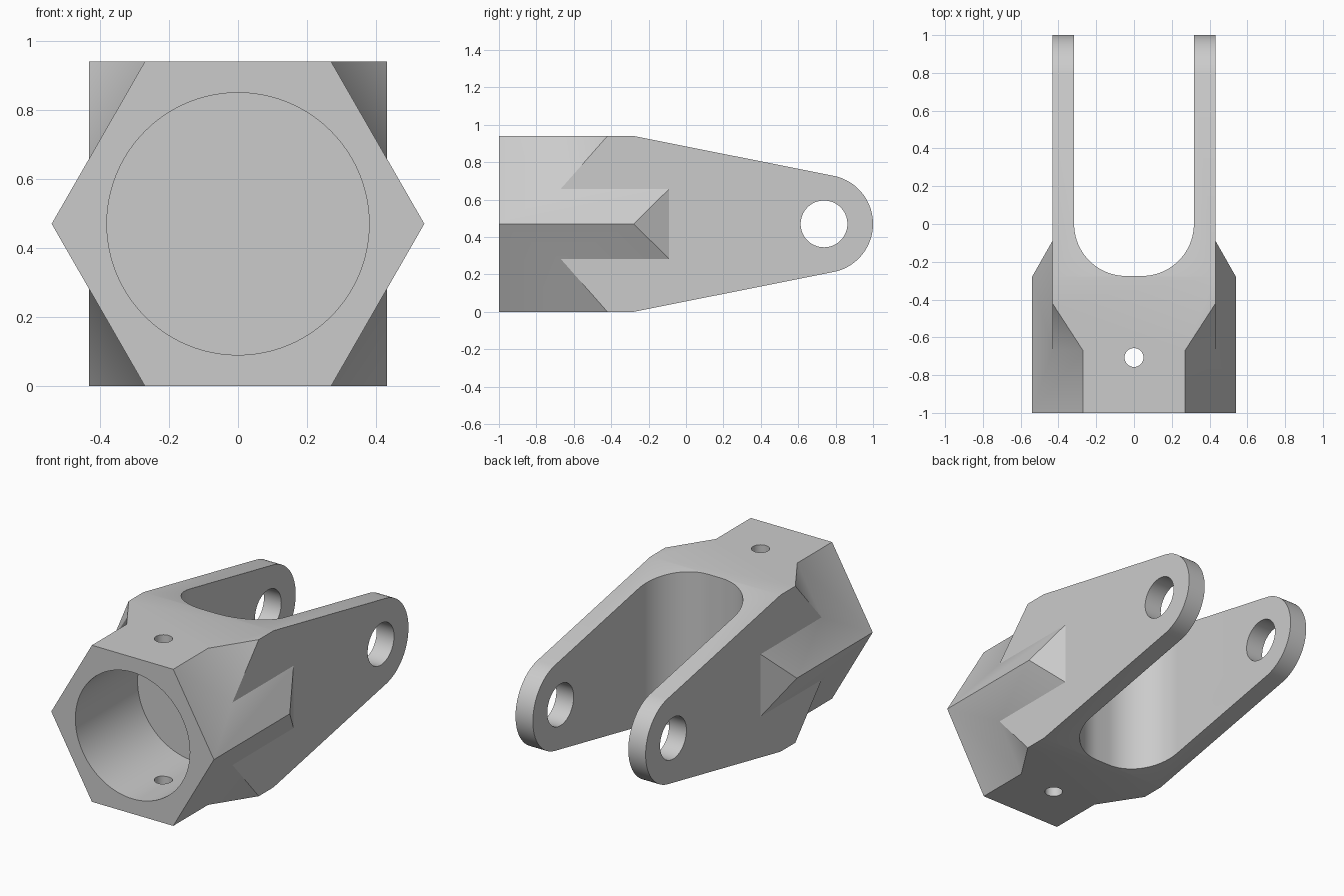
import bpy, bmesh, math
from mathutils import Matrix

cube = bpy.data.objects.get("Cube")
if cube:
    bpy.data.objects.remove(cube, do_unlink=True)

TOP, MID = 0.94, 0.47            # body height and axis height
CORNER, APEX, SIDE = 0.27, 0.54, 0.432   # hexagon corner, apex, cheek half widths
PIN_Y, TIP_R = 0.738, 0.262      # cross pin position and rounded tip radius
STEP = 0.187                     # half height where the hexagon meets the cheeks

steel = bpy.data.materials.new("plain grey steel")
steel.use_nodes = True
GREY = (0.6, 0.6, 0.6, 1)
steel.diffuse_color = GREY
steel.node_tree.nodes["Principled BSDF"].inputs["Base Color"].default_value = GREY


def finish(name, bm, helper=False):
    bmesh.ops.recalc_face_normals(bm, faces=bm.faces[:])
    mesh = bpy.data.meshes.new(name)
    bm.to_mesh(mesh)
    bm.free()
    mesh.materials.append(steel)
    obj = bpy.data.objects.new(name, mesh)
    bpy.context.collection.objects.link(obj)
    obj.hide_render = helper
    return obj


def mirrored_hull(name, points, helper=False):
    """Convex solid from (half width, y, half height) points, mirrored in x and z."""
    bm = bmesh.new()
    spots = {(sx * x, y, MID + sz * h) for x, y, h in points
             for sx in (-1, 1) for sz in (-1, 1)}
    for p in sorted(spots):
        bm.verts.new(p)
    res = bmesh.ops.convex_hull(bm, input=bm.verts[:])
    junk = [v for v in res["geom_interior"] + res["geom_unused"]
            if isinstance(v, bmesh.types.BMVert)]
    bmesh.ops.delete(bm, geom=list(set(junk)), context='VERTS')
    bmesh.ops.dissolve_limit(bm, angle_limit=0.01, verts=bm.verts[:], edges=bm.edges[:])
    return finish(name, bm, helper)


def rod(name, radius, length, centre, axis, sides):
    bm = bmesh.new()
    turn = Matrix.Rotation(math.pi / 2, 4, axis) if axis else Matrix()
    bmesh.ops.create_cone(bm, cap_ends=True, segments=sides, radius1=radius,
                          radius2=radius, depth=length,
                          matrix=Matrix.Translation(centre) @ turn)
    return finish(name, bm, True)


def combine(target, tool, operation):
    mod = target.modifiers.new(tool.name, 'BOOLEAN')
    mod.object, mod.operation, mod.solver = tool, operation, 'EXACT'
    bpy.context.view_layer.objects.active = target
    bpy.ops.object.modifier_apply(modifier=mod.name)
    bpy.data.objects.remove(tool, do_unlink=True)


# Fork block: flared front corners, tapering cheeks and a round tip
lean = math.atan(0.2)
arc = [lean + (math.pi / 2 - lean) * i / 20 for i in range(21)]
fork = mirrored_hull("fork_clevis", [
    (CORNER, -0.67, MID), (SIDE, -0.67, STEP), (SIDE, -0.42, MID), (SIDE, -0.28, MID)]
    + [(SIDE, PIN_Y + TIP_R * math.sin(a), TIP_R * math.cos(a)) for a in arc]
    + [(SIDE, PIN_Y + TIP_R * math.sin(lean), TIP_R * math.cos(lean))])

# Hexagonal socket whose side ridges run back to slanted ends
socket = mirrored_hull("hexagonal_socket", [
    (CORNER, -1, MID), (APEX, -1, 0), (CORNER, -0.67, MID),
    (APEX, -0.28, 0), (SIDE, -0.09, STEP)], True)
combine(fork, socket, 'UNION')

# Slot between the cheeks, with rounded inner corners
bm = bmesh.new()
R, HALF = 0.275, 0.317
curve = [(HALF - R + R * math.cos(t), -R * math.sin(t))
         for t in (math.pi / 2 * i / 20 for i in range(21))]
outline = [(HALF, 1.2)] + curve + [(-x, y) for x, y in reversed(curve)] + [(-HALF, 1.2)]
face = bm.faces.new([bm.verts.new((x, y, -0.2)) for x, y in outline])
wall = bmesh.ops.extrude_face_region(bm, geom=[face])["geom"]
bmesh.ops.translate(bm, vec=(0, 0, 1.4),
                    verts=[v for v in wall if isinstance(v, bmesh.types.BMVert)])
combine(fork, finish("slot_cutter", bm, True), 'DIFFERENCE')

# Blind socket bore, retaining hole and cross pin holes
combine(fork, rod("bore_cutter", 0.38, 0.8, (0, -0.81, MID), 'X', 96), 'DIFFERENCE')
combine(fork, rod("retaining_cutter", 0.05, 2, (0, -0.707, MID), None, 32), 'DIFFERENCE')
combine(fork, rod("pin_cutter", 0.125, 2, (0, PIN_Y, MID), 'Y', 64), 'DIFFERENCE')

# Smooth curved walls, keep machined edges crisp
bpy.ops.object.select_all(action='DESELECT')
fork.select_set(True)
bpy.context.view_layer.objects.active = fork
bpy.ops.object.shade_smooth_by_angle(angle=math.radians(29.5))
